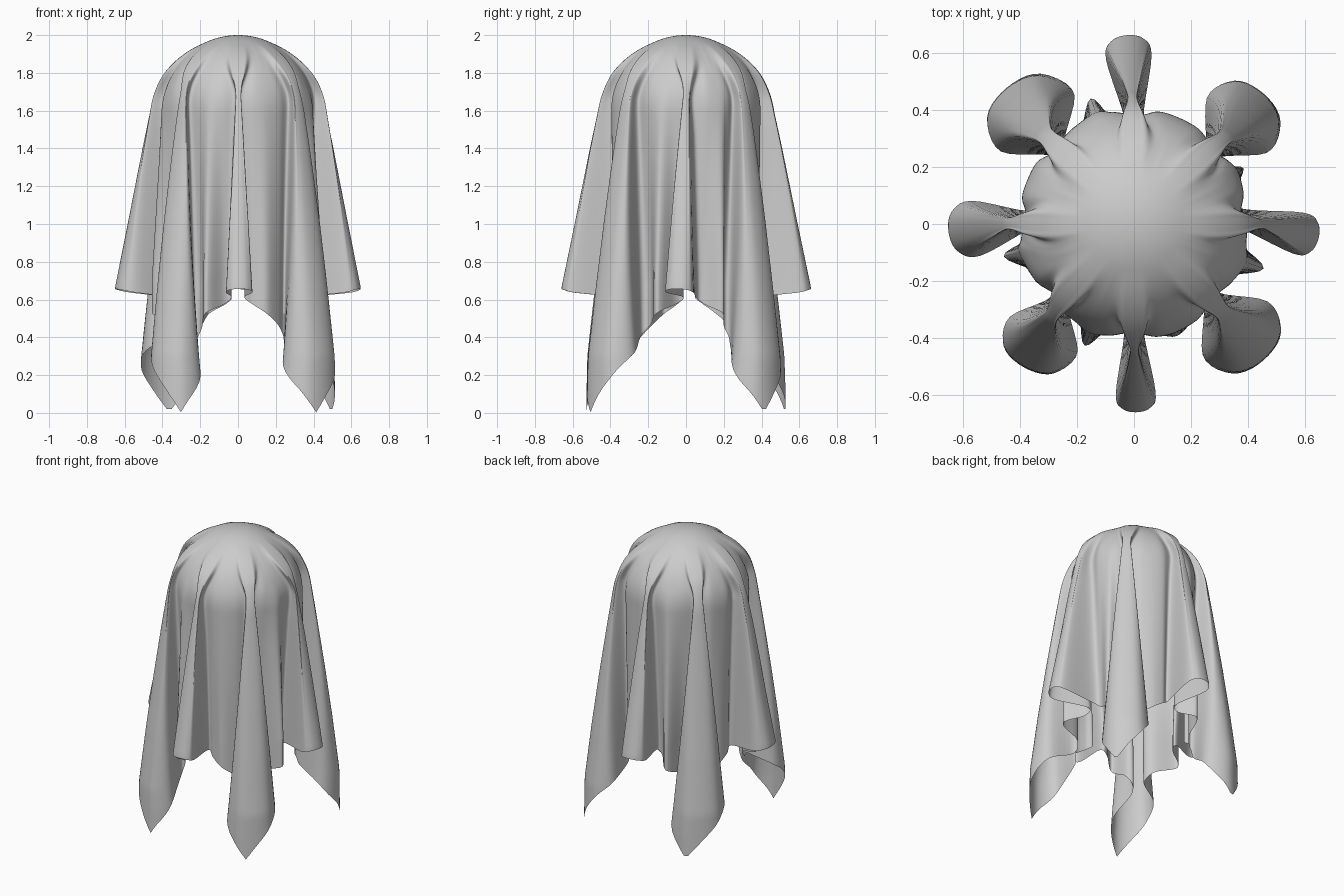
import bpy, bmesh, math
from mathutils import Vector

if "Cube" in bpy.data.objects:
    bpy.data.objects.remove(bpy.data.objects["Cube"])

HALF = 1.572         # half side of the square cloth
BALL = 0.405         # radius of the ball under the cloth
SUB, ROWS = 5, 84    # columns per control point, rows from crown to hem
PER = 10             # control points per fold and gap

# folds: neck angle, ridge x, ridge y, half width, cloth shift, then gap angle, gap radius
FOLDS = [
    (3, .645, -.05, .072, 0, 27, .43),
    (43, .452, .455, .145, -.5, 67, .40),
    (90, -.025, .66, .078, 0, 109, .465),
    (136, -.445, .475, .165, -.7, 157, .40),
    (178, -.648, -.03, .095, 0, 194, .47),
    (226, -.385, -.50, .135, .8, 248, .46),
    (270, .008, -.658, .068, 0, 291, .42),
    (316, .452, -.475, .15, -.4, 341, .48),
]
# how far the folds have opened at each height
EDGE = [(2, 0), (1.96, 0), (1.9, .05), (1.8, .13), (1.7, .18), (1.6, .24), (1.4, .41),
        (1.2, .57), (1.0, .73), (.67, 1.0), (-.1, 1.3)]
CORNER = EDGE[:6] + [(1.4, .37), (1.0, .62), (.67, .81), (.3, 1.0), (-.1, 1.02)]


def polar(deg, r):
    a = math.radians(deg)
    return Vector((math.cos(a) * r, math.sin(a) * r))


def opening(table, z):
    for (z0, g0), (z1, g1) in zip(table, table[1:]):
        if z >= z1:
            return g0 + (g1 - g0) * (z0 - z) / (z0 - z1)
    return table[-1][1]


STEP = 45 / PER
# fold outline: (distance behind ridge, sideways) in half widths
OUTLINE = [(1, -1), (.22, -.72), (0, 0), (.22, .72), (1, 1)]


def section(z, r0):
    """Control points of the horizontal section: omega folds joined by gaps."""
    h = min(max((1.92 - z) / .26, 0), 1)
    h = h * h * (3 - 2 * h)
    pts = []
    for i, (ang, x, y, w, shift, gap_ang, gap_r) in enumerate(FOLDS):
        corner = i % 2
        g = opening(CORNER if corner else EDGE, z)
        # gaps start to wave only below the ball
        ge = min(max((1.75 - z) / 1.05, 0), 1)
        end = .25 if corner else .67
        wide = w * min(max(.15 + .85 * (1.75 - z) / (1.75 - end), .15), 1.05)
        thin = min(.018 + .016 * g, wide * .9)
        neck, tip = polar(ang, .375), Vector((x, y))
        d = (tip - neck).normalized()
        p = Vector((-d.y, d.x))
        goals = [neck - p * thin]
        goals += [tip - d * wide * a + p * wide * b for a, b in OUTLINE]
        goals += [neck + p * thin]
        for k, goal in enumerate(goals):
            c = polar(i * 45 + (k - 3) * STEP, r0)
            off = goal - c
            pts.append(c + d * off.dot(d) * g + p * off.dot(p) * h)
        # gap: side, bump, side
        nxt = FOLDS[(i + 1) % 8][0] + (360 if i == 7 else 0)
        side = .36 if gap_r > .42 else .392
        for k, (a, r) in enumerate((((ang + 5) * .6 + gap_ang * .4, side), (gap_ang, gap_r),
                                    ((nxt - 5) * .6 + gap_ang * .4, side))):
            base = i * 45 + (k + 4) * STEP
            pts.append(polar(base + (a - base) * h, r0 + (r - r0) * ge))
    return pts


# sections are precomputed along the cloth length and looked up by arc distance
RES = 600
REACH = HALF * math.sqrt(2) + .01
QUARTER = BALL * math.pi / 2
TABLE = []
for s in range(RES + 1):
    rho = REACH * s / RES
    if rho < QUARTER:        # over the ball
        z, r0 = 2 - BALL + BALL * math.cos(rho / BALL), BALL * math.sin(rho / BALL)
    else:                    # hanging down
        z, r0 = 2 - BALL - (rho - QUARTER) * 1.003, BALL
    TABLE.append((z, section(z, r0)))
N = 8 * PER


def spline(pts, c):
    i = math.floor(c)
    t = c - i
    a, b, e, f = (pts[(i + k) % N] for k in (-1, 0, 1, 2))
    return (b * 2 + (e - a) * t + (a * 2 - b * 5 + e * 4 - f) * t ** 2
            + (b * 3 - a - e * 3 + f) * t ** 3) * .5


def cloth_point(c, rho):
    u = rho / REACH * RES
    s = min(int(u), RES - 1)
    t = u - s
    (z0, p0), (z1, p1) = TABLE[s], TABLE[s + 1]
    q = spline(p0, c).lerp(spline(p1, c), t)
    return (q.x, q.y, max(z0 + (z1 - z0) * t, 0))


# cloth: columns fan out from the crown to the square hem
bm = bmesh.new()
crown = bm.verts.new((0, 0, 2))
columns = []
for n in range(N * SUB):
    c = n / SUB
    fold = int(c // PER)
    away = abs(c - fold * PER - 3)
    shift = FOLDS[fold][4] * min(1, max(0, (5 - away) / 3.5))
    phi = math.radians((c - 3 - shift) * STEP)
    reach = HALF / max(abs(math.cos(phi)), abs(math.sin(phi)))
    columns.append([bm.verts.new(cloth_point(c, reach * j / ROWS))
                    for j in range(1, ROWS + 1)])
for n, left in enumerate(columns):
    right = columns[(n + 1) % len(columns)]
    bm.faces.new((crown, left[0], right[0]))
    for j in range(ROWS - 1):
        bm.faces.new((left[j], left[j + 1], right[j + 1], right[j]))
for face in bm.faces:
    face.smooth = True
mesh = bpy.data.meshes.new("draped_cloth")
bm.to_mesh(mesh)
bm.free()
cloth = bpy.data.objects.new("draped_cloth", mesh)
bpy.context.collection.objects.link(cloth)
